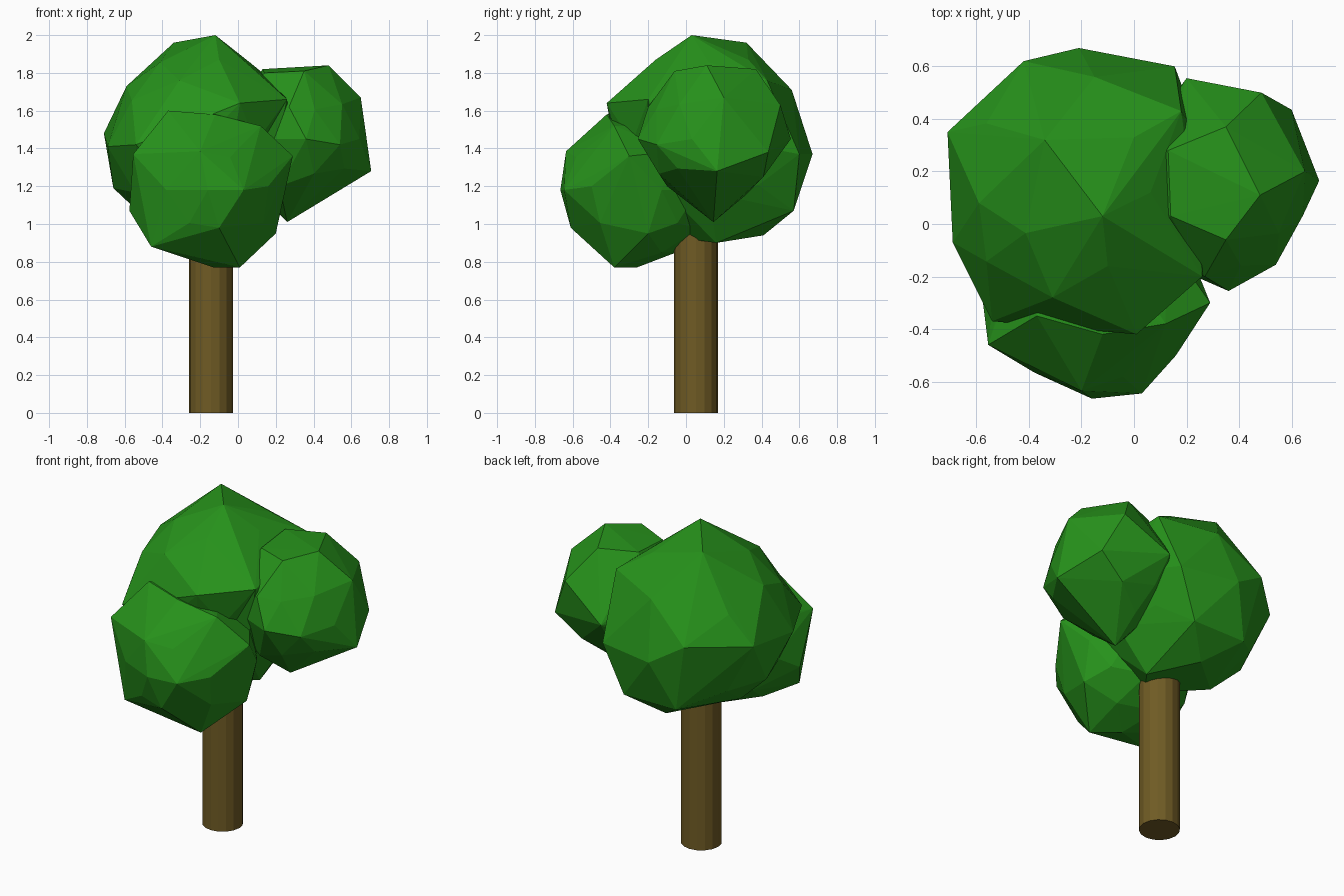
import bpy, bmesh
from mathutils import Vector

if "Cube" in bpy.data.objects:
    bpy.data.objects.remove(bpy.data.objects["Cube"])


def material(name, rgb):
    m = bpy.data.materials.new(name)
    m.diffuse_color = (*rgb, 1)
    m.use_nodes = True
    m.node_tree.nodes["Principled BSDF"].inputs["Base Color"].default_value = m.diffuse_color
    return m


leaf = material("leaf_green", (0.02, 0.29, 0.011))
bark = material("bark_brown", (0.16, 0.105, 0.018))


def finish(name, bm, mat):
    bmesh.ops.recalc_face_normals(bm, faces=bm.faces)
    mesh = bpy.data.meshes.new(name)
    bm.to_mesh(mesh)
    bm.free()
    mesh.materials.append(mat)
    obj = bpy.data.objects.new(name, mesh)
    bpy.context.collection.objects.link(obj)
    return obj


def foliage(name, centre, radius, corners, dents=()):
    """Faceted clump: a low-poly ball stretched out to a few prominent corners."""
    corners = [Vector(c) for c in corners]
    bm = bmesh.new()
    bmesh.ops.create_icosphere(bm, subdivisions=2, radius=radius)
    ball = [v.co + Vector(centre) for v in bm.verts]
    bm.clear()
    # keep ball points only where no corner takes their place
    ball = [p for p in ball if min((p - c).length for c in corners) > 0.4 * radius]
    for p in ball + corners:
        bm.verts.new(p)
    hull = bmesh.ops.convex_hull(bm, input=bm.verts[:])
    inside = {g for g in hull["geom_interior"] + hull["geom_unused"]
              if isinstance(g, bmesh.types.BMVert)}
    bmesh.ops.delete(bm, geom=list(inside), context='VERTS')
    # hollows: split the nearest face and push its middle inward
    for d in map(Vector, dents):
        face = min(bm.faces, key=lambda f: (f.calc_center_median() - d).length)
        bmesh.ops.poke(bm, faces=[face])
        min(bm.verts, key=lambda v: (v.co - d).length).co = d
    return finish(name, bm, leaf)


# Trunk
bm = bmesh.new()
bmesh.ops.create_cone(bm, cap_ends=True, segments=16, radius1=0.116, radius2=0.116, depth=1.05)
bmesh.ops.translate(bm, verts=bm.verts, vec=(-0.143, 0.053, 0.525))
finish("trunk", bm, bark)

# Large main clump
foliage("main_foliage", (-0.2, 0.12, 1.43), 0.5, [
    (-.12, .03, 2.0), (-.34, .32, 1.96), (-.59, .08, 1.73), (-.71, .35, 1.48),
    (-.42, .62, 1.5), (-.21, .67, 1.37), (.155, .6, 1.37), (-.15, .56, 1.71),
    (0, .33, 1.87), (.18, .43, 1.76), (-.1, -.16, 1.87), (-.31, -.28, 1.76),
    (.01, -.42, 1.64), (.26, -.2, 1.66), (-.54, -.37, 1.42), (-.69, -.07, 1.41),
    (-.66, .15, 1.19), (.04, .16, .9), (-.15, .41, .94), (.03, .57, 1.07),
    (-.33, .57, 1.07), (-.12, -.05, .93)], dents=[(.12, -.2, 1.42)])

# Lower front clump
foliage("front_foliage", (-0.15, -0.25, 1.18), 0.39, [
    (-.37, -.35, 1.6), (-.12, -.42, 1.58), (.12, -.38, 1.52), (.29, -.3, 1.36),
    (-.555, -.46, 1.37), (-.2, -.635, 1.385), (-.16, -.665, 1.18), (.03, -.645, 1.18),
    (.16, -.5, 1.2), (-.1, -.61, .98), (-.575, -.3, 1.07),
    (-.46, -.46, .88), (-.13, -.26, .77), (.01, -.38, .77), (.2, -.2, .95)])

# Right clump
foliage("right_foliage", (0.31, 0.14, 1.45), 0.35, [
    (.48, .11, 1.84), (.35, -.06, 1.81), (.35, .37, 1.82), (.13, .28, 1.82),
    (.14, .03, 1.8), (.65, .2, 1.67), (.705, .165, 1.28), (.36, -.255, 1.45),
    (.54, -.155, 1.42), (.27, -.2, 1.62), (.485, .5, 1.63), (.2, .555, 1.45),
    (.6, .435, 1.38), (.43, .41, 1.25), (.26, .145, 1.01), (.43, .15, 1.13),
    (.22, -.1, 1.2)])
